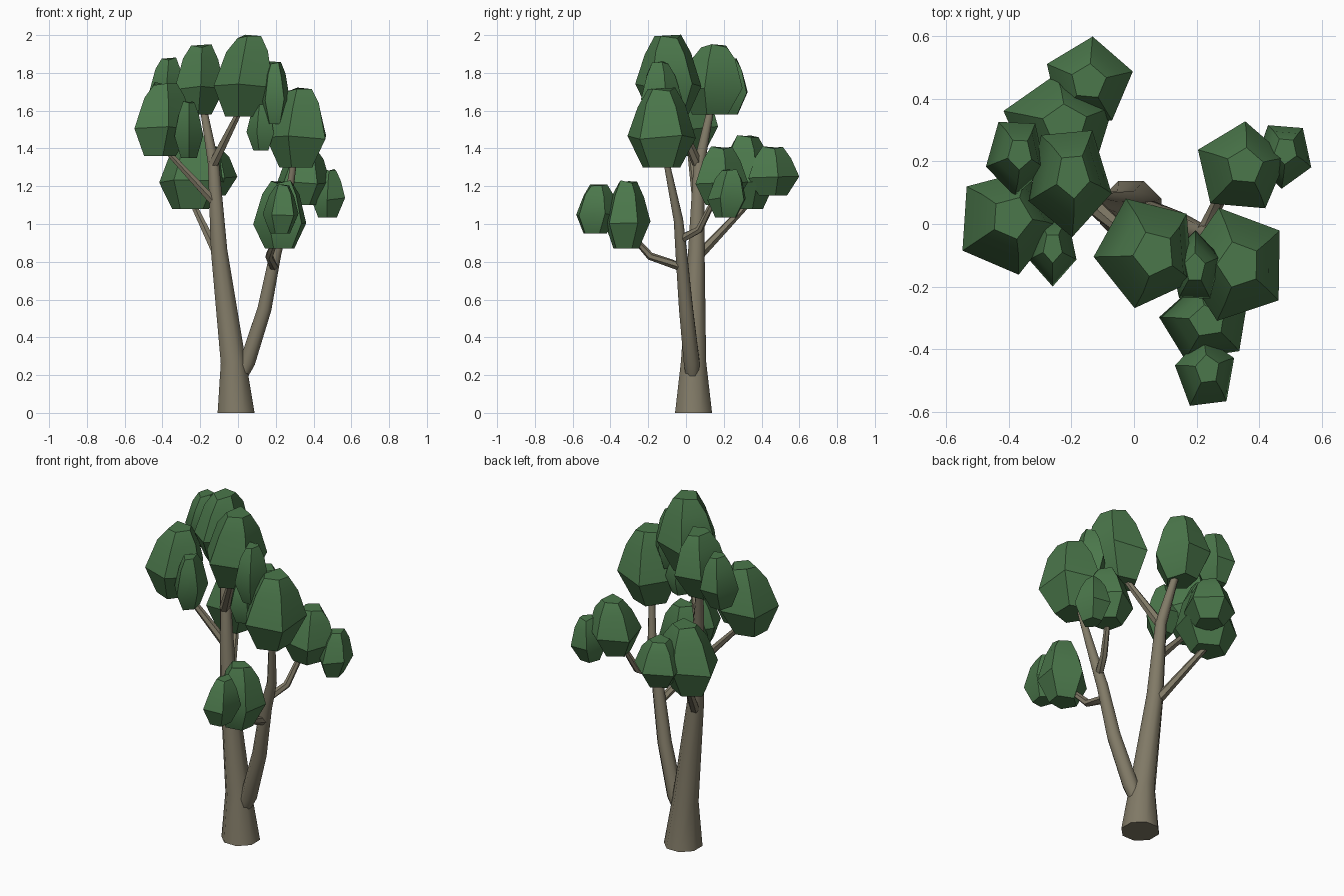
import bpy, bmesh
from math import sin, cos, radians
from mathutils import Vector

if "Cube" in bpy.data.objects:
    bpy.data.objects.remove(bpy.data.objects["Cube"])


def material(name, rgb):
    m = bpy.data.materials.new(name)
    m.use_nodes = True
    m.diffuse_color = (*rgb, 1)
    m.node_tree.nodes["Principled BSDF"].inputs["Base Color"].default_value = (*rgb, 1)
    return m


bark = material("bark", (0.22, 0.195, 0.135))
leaf = material("leaf_green", (0.07, 0.185, 0.07))


def loft(name, rings, mat, angle):
    """Skin a list of equal-sized vertex rings and cap both ends."""
    bm = bmesh.new()
    loops = [[bm.verts.new(p) for p in ring] for ring in rings]
    n = len(loops[0])
    for a, b in zip(loops, loops[1:]):
        for i in range(n):
            j = (i + 1) % n
            bm.faces.new((a[i], a[j], b[j], b[i]))
    bm.faces.new(loops[0][::-1])
    bm.faces.new(loops[-1])
    bmesh.ops.recalc_face_normals(bm, faces=bm.faces)
    mesh = bpy.data.meshes.new(name)
    bm.to_mesh(mesh)
    bm.free()
    mesh.materials.append(mat)
    ob = bpy.data.objects.new(name, mesh)
    bpy.context.collection.objects.link(ob)
    bpy.ops.object.select_all(action="DESELECT")
    ob.select_set(True)
    bpy.context.view_layer.objects.active = ob
    bpy.ops.object.shade_smooth_by_angle(angle=radians(angle))
    return ob


def limb(name, path, radii, sides=8, flat_base=False):
    """Tapered tube along a path of points."""
    pts = [Vector(p) for p in path]
    rings = []
    for k, (p, r) in enumerate(zip(pts, radii)):
        t = pts[min(k + 1, len(pts) - 1)] - pts[max(k - 1, 0)]
        if flat_base and k == 0:
            t = Vector((0, 0, 1))
        t.normalize()
        u = Vector((0, 1, 0)).cross(t).normalized()
        v = t.cross(u)
        angles = [radians(360 * (i + 0.5) / sides) for i in range(sides)]
        rings.append([p + r * (cos(a) * u + sin(a) * v) for a in angles])
    loft(name, rings, bark, 50)


def clump(name, x, y, rx, ry, z0, z1, phase, dx=0.0, dy=0.0):
    """Five-sided leaf mass, widest low down, with a small slanted cap."""
    profile = ((0.0, 0.55), (0.38, 1.0), (0.78, 0.70), (0.98, 0.40))
    rings = []
    for h, s in profile:
        ring = []
        for i in range(5):
            a = radians(phase + 72 * i)
            wobble = 0.025 * sin(2 * a + 7 * h + phase)
            ring.append((x + dx * h + rx * s * cos(a), y + dy * h + ry * s * sin(a),
                         z0 + (z1 - z0) * (h + (wobble if 0 < h else 0))))
        rings.append(ring)
    loft(name, rings, leaf, 35)


# Trunk and the second stem that forks off low down
limb("trunk", [(-0.01, 0.04, 0), (-0.025, 0.04, 0.27), (-0.1, 0.055, 0.86),
               (-0.13, 0.07, 1.32), (-0.19, 0.14, 1.65)],
     (0.106, 0.072, 0.047, 0.032, 0.018), flat_base=True)
limb("side_stem", [(0.01, 0.035, 0.18), (0.05, 0.03, 0.27), (0.14, 0.0, 0.55),
                   (0.2, -0.025, 0.85), (0.25, -0.04, 1.02), (0.3, -0.11, 1.36)],
     (0.035, 0.045, 0.04, 0.033, 0.027, 0.016))

# Branches
limb("top_branch", [(-0.13, 0.06, 1.32), (0.02, -0.07, 1.62)], (0.028, 0.016), 6)
limb("right_branch", [(-0.12, 0.06, 1.11), (-0.39, 0.02, 1.4)], (0.026, 0.015), 6)
limb("back_branch", [(-0.1, 0.055, 0.82), (-0.24, 0.33, 1.11)], (0.028, 0.017), 6)
limb("front_branch", [(0.19, -0.02, 0.77), (0.165, -0.19, 0.83), (0.2, -0.27, 0.92)],
     (0.024, 0.021, 0.016), 6)
limb("left_branch", [(0.22, -0.03, 0.92), (0.27, 0.07, 0.97), (0.31, 0.15, 1.13)],
     (0.024, 0.02, 0.015), 6)

# Leaf clumps
clump("crown_top", 0.025, -0.085, 0.17, 0.185, 1.57, 2.0, 41, 0.04, -0.01)
clump("crown_top_small", 0.195, -0.14, 0.085, 0.12, 1.53, 1.86, -55)
clump("crown_top_low", 0.125, -0.13, 0.08, 0.09, 1.39, 1.64, 180)
clump("crown_back", -0.215, 0.135, 0.14, 0.185, 1.58, 1.95, 58, 0.02, 0.02)
clump("crown_back_small", -0.385, 0.215, 0.1, 0.13, 1.58, 1.88, 52, 0.02, 0.01)
clump("right_large", -0.42, 0.0, 0.165, 0.175, 1.36, 1.75, -4, 0.03, 0.02)
clump("right_small", -0.26, -0.075, 0.08, 0.125, 1.35, 1.65, 270)
clump("rear_large", -0.25, 0.32, 0.185, 0.16, 1.08, 1.47, 21, 0.03, 0)
clump("rear_small", -0.145, 0.455, 0.145, 0.145, 1.15, 1.41, 85)
clump("left_large", 0.315, -0.13, 0.175, 0.19, 1.3, 1.72, 35, 0.02, 0)
clump("left_rear", 0.335, 0.175, 0.15, 0.15, 1.1, 1.41, 85, 0.02, 0.01)
clump("left_rear_small", 0.475, 0.215, 0.095, 0.11, 1.035, 1.29, 50, 0.01, 0.02)
clump("front_large", 0.225, -0.32, 0.15, 0.13, 0.87, 1.23, 172, 0.01, 0.01)
clump("front_small", 0.225, -0.485, 0.1, 0.12, 0.95, 1.21, 168, 0.01, 0.02)
